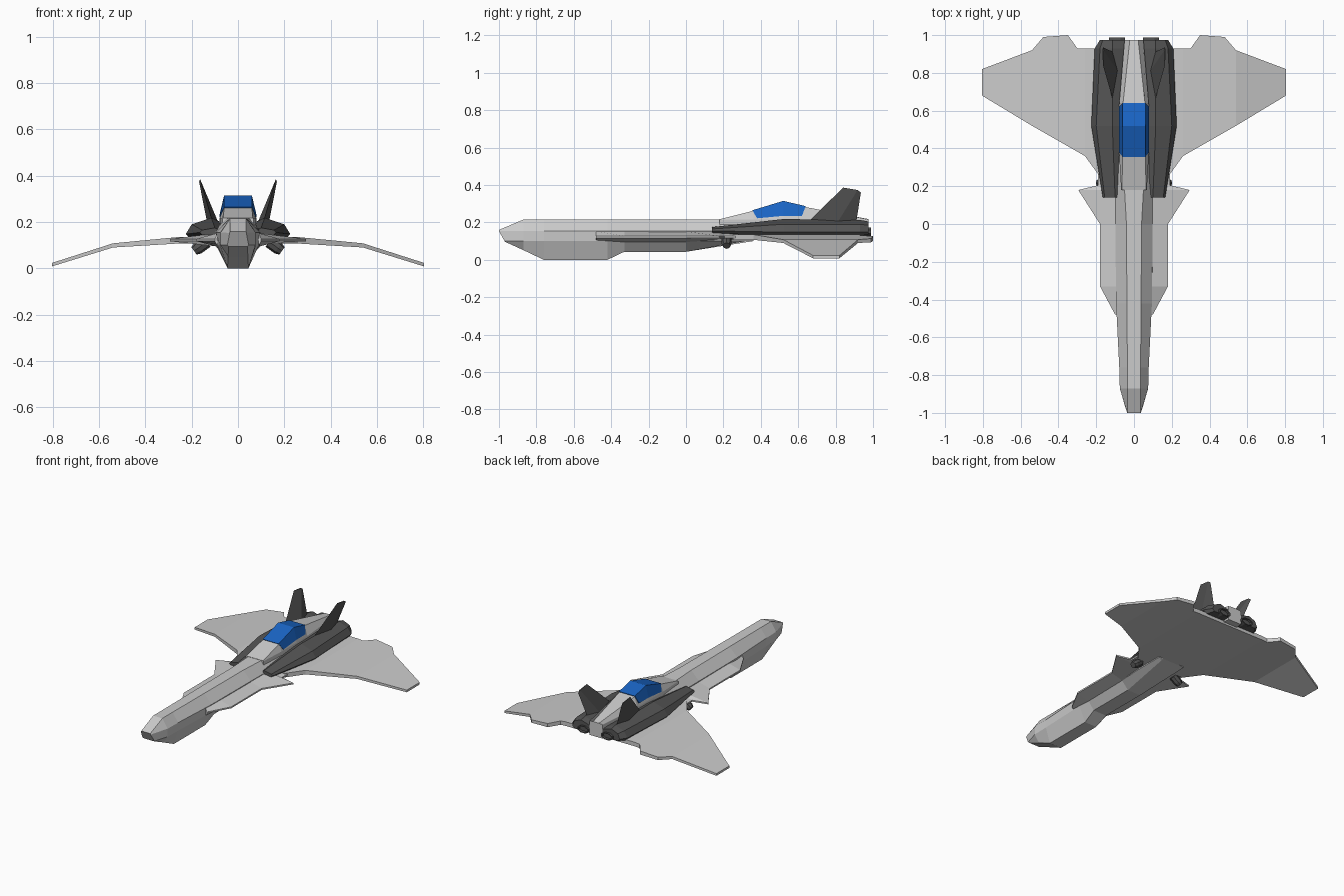
import bpy, bmesh, math
from mathutils import Vector

if "Cube" in bpy.data.objects:
    bpy.data.objects.remove(bpy.data.objects["Cube"])


def material(name, rgb):
    m = bpy.data.materials.new(name)
    m.diffuse_color = (*rgb, 1)
    m.use_nodes = True
    m.node_tree.nodes["Principled BSDF"].inputs["Base Color"].default_value = m.diffuse_color
    return m


DARK = material("dark_grey", (0.09, 0.09, 0.09))
BLUE = material("blue_glass", (0.01, 0.13, 0.56))
GREEN = material("dark_green", (0.03, 0.08, 0.03))


def finish(name, bm, mat=None, mirror=False):
    bmesh.ops.remove_doubles(bm, verts=bm.verts, dist=1e-5)
    bmesh.ops.recalc_face_normals(bm, faces=bm.faces)
    me = bpy.data.meshes.new(name)
    bm.to_mesh(me)
    bm.free()
    ob = bpy.data.objects.new(name, me)
    bpy.context.collection.objects.link(ob)
    if mat:
        me.materials.append(mat)
    if mirror:
        ob.modifiers.new("mirror", 'MIRROR')
    return ob


def loft(name, rings, mat=None, mirror=False):
    """Skin closed rings of equal point count and cap both ends."""
    bm = bmesh.new()
    rows = [[bm.verts.new(p) for p in r] for r in rings]
    n = len(rows[0])
    for a, b in zip(rows, rows[1:]):
        for i in range(n):
            j = (i + 1) % n
            bm.faces.new((a[i], a[j], b[j], b[i]))
    bm.faces.new(rows[0])
    bm.faces.new(rows[-1])
    return finish(name, bm, mat, mirror)


def sym(half):
    """Complete a half ring with its mirrored side."""
    return half + [(-x, y, z) for x, y, z in reversed(half)]


# Long nose: half sections as top, upper side, lower side, bottom
nose = [[(.034, -1, .16), (.036, -1, .153), (.046, -.97, .10), (.04, -.965, .095)]]
for y, tx, ux, lx, bx, bz in [(-.87, .035, .075, .075, .043, .052),
                              (-.76, .035, .078, .078, .045, 0),
                              (-.42, .037, .095, .09, .045, 0),
                              (-.33, .038, .096, .095, .05, .043),
                              (0, .04, .098, .10, .05, .043),
                              (.36, .06, .10, .10, .06, .108)]:
    nose.append([(tx, y, .215), (ux, y, .155), (lx, y, .10), (bx, y, bz)])
loft("nose_hull", [sym(r) for r in nose])

# Side strakes flaring into the small foreplanes
loft("side_strakes", [sym([(.06, y, .155), (.09, y, .152), (x, y, .127),
                           (x, y, .117), (.095, y, zb), (.06, y, zb)])
                      for y, x, zb in [(-.48, .10, .105), (-.33, .18, .095), (0, .18, .095),
                                       (.18, .295, .108), (.205, .19, .108), (.36, .19, .11)]])

# Raised spine in front of and behind the cockpit
loft("cockpit_spine", [sym([(tx, y, tz), (bx, y, .215), (bx, y, .12)])
                       for y, tx, tz, bx in [(.18, .064, .217, .068), (.36, .06, .262, .078),
                                             (.52, .06, .308, .08), (.64, .058, .282, .078),
                                             (.975, .022, .218, .05)]])

# Blue canopy wrapped over the spine
loft("canopy", [sym([(.06, yt, tz), (.079, yb, bz)])
                for yt, tz, yb, bz in [(.355, .265, .38, .222), (.52, .315, .52, .235),
                                       (.64, .287, .62, .235)]], BLUE)

# Wing: centre, inner and drooping outer panels
PANELS = [[(0, .25), (.18, .25), (.26, .36), (.26, .93), (0, .93)],
          [(.26, .36), (.54, .52), (.54, .92), (.48, .99), (.35, 1), (.30, .93), (.26, .93)],
          [(.54, .52), (.805, .68), (.805, .82), (.54, .92)]]
STATIONS = [(0, .135, .107), (.26, .135, .107), (.54, .108, .09), (.805, .023, .008)]


def wing_z(x, k):
    for a, b in zip(STATIONS, STATIONS[1:]):
        if x <= b[0] + 1e-6:
            t = (x - a[0]) / (b[0] - a[0])
            return a[k] + t * (b[k] - a[k])


bm = bmesh.new()
for p in PANELS:
    top, bot = ([bm.verts.new((x, y, wing_z(x, k))) for x, y in p] for k in (1, 2))
    bm.faces.new(top)
    bm.faces.new(bot[::-1])
    for i in range(len(p)):
        j = (i + 1) % len(p)
        ends = {round(p[i][0], 3), round(p[j][0], 3)}
        if ends not in ({0}, {.26}, {.54}):
            bm.faces.new((top[i], bot[i], bot[j], top[j]))
finish("wing", bm, None, True)

# Engine nacelles: inner bottom, outer bottom, side, shoulder, ridge, inner top
loft("engine_nacelle", [[(ib, y, zb), (ob, y, zb), (sx, y, zs), (hx, y, zh), (rx, y, zr), (ib, y, zi)]
                        for y, ib, ob, sx, zs, hx, zh, rx, zr, zb, zi in [
                            (.14, .09, .155, .165, .155, .155, .165, .10, .175, .145, .17),
                            (.52, .055, .20, .226, .148, .20, .19, .115, .218, .122, .19),
                            (.93, .05, .19, .208, .15, .18, .19, .115, .213, .128, .19),
                            (.975, .05, .165, .18, .15, .165, .185, .115, .205, .135, .185)]],
     DARK, True)

# Canted tail fins
loft("tail_fin", [[(x, y0, z0), (x + t, (y0 + y1) / 2 + .03, (z0 + z1) / 2), (x, y1, z1),
                   (x - t, (y0 + y1) / 2 + .03, (z0 + z1) / 2)]
                  for x, t, y0, z0, y1, z1 in [(.11, .024, .65, .20, .91, .20),
                                               (.164, .004, .84, .386, .935, .36)]],
     DARK, True)


# Octagonal exhaust nozzles and glowing-core plates
def octagon(y, r):
    return [(.09 + r * math.cos(a), y, .15 + .55 * r * math.sin(a))
            for a in (math.radians(22.5 + 45 * i) for i in range(8))]


loft("exhaust_nozzle", [octagon(.93, .042), octagon(.988, .046), octagon(.988, .036),
                        octagon(.955, .032)], DARK, True)
loft("exhaust_core", [octagon(.955, .03), octagon(.96, .03)], GREEN, True)

# Underslung gun pods, angled outward
axis = Vector((.055, 0, -.04))
u, v = Vector((0, 1, 0)), Vector((.04, 0, .055)).normalized()
loft("gun_pod", [[Vector((.135, .217, .115)) + axis * t
                  + r * (math.cos(math.pi * i / 4) * u + math.sin(math.pi * i / 4) * v)
                  for i in range(8)] for t, r in [(0, .027), (.7, .027), (1, .02)]],
     DARK, True)
